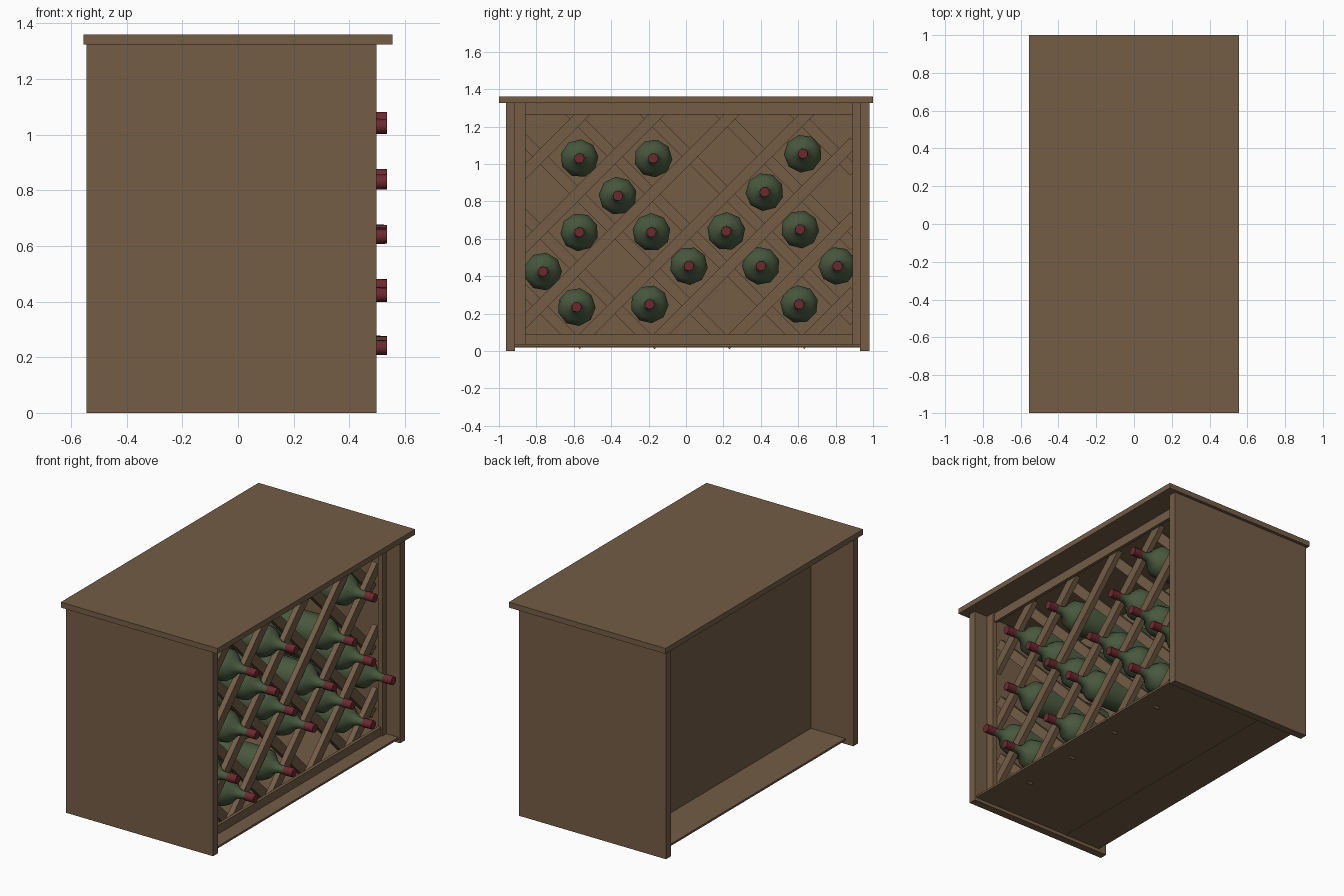
import bpy, bmesh, math, random
from mathutils import Matrix

if "Cube" in bpy.data.objects:
    bpy.data.objects.remove(bpy.data.objects["Cube"])

random.seed(4)


def mat(name, col):
    m = bpy.data.materials.new(name)
    m.diffuse_color = (*col, 1)
    m.use_nodes = True
    m.node_tree.nodes["Principled BSDF"].inputs["Base Color"].default_value = m.diffuse_color
    return m


WOOD = mat("brown_wood", (0.174, 0.109, 0.062))
GREEN = mat("green_glass", (0.064, 0.098, 0.048))
RED = mat("red_foil", (0.150, 0.022, 0.028))


def finish(name, bm, *mats):
    bmesh.ops.recalc_face_normals(bm, faces=bm.faces)
    me = bpy.data.meshes.new(name)
    bm.to_mesh(me)
    bm.free()
    for m in mats:
        me.materials.append(m)
    ob = bpy.data.objects.new(name, me)
    bpy.context.collection.objects.link(ob)
    return ob


def box(name, x, y, z):
    """Wooden box from (min, max) ranges."""
    bm = bmesh.new()
    size = [b - a for a, b in (x, y, z)]
    mid = [(a + b) / 2 for a, b in (x, y, z)]
    bmesh.ops.create_cube(bm, size=1, matrix=Matrix.Translation(mid) @ Matrix.Diagonal((*size, 1)))
    return finish(name, bm, WOOD)


# Carcass
YL, YR = -0.914, 0.930          # inner faces of the side panels
box("top_board", (-0.555, 0.555), (-1, 1), (1.325, 1.36))
box("side_panel_near", (-0.545, 0.497), (-0.963, YL), (0, 1.325))
box("side_panel_far", (-0.545, 0.497), (YR, 0.980), (0, 1.325))
box("floor_board", (-0.49, 0.485), (YL, YR), (0.022, 0.035))
box("back_panel", (-0.245, -0.225), (YL, YR), (0.02, 1.325))

# Face frame, set back from the front edge
box("stile_near", (0.37, 0.40), (YL, -0.857), (0.035, 1.325))
box("stile_far", (0.37, 0.40), (0.89, YR), (0.035, 1.325))
box("top_rail", (0.37, 0.39), (-0.857, 0.89), (1.265, 1.325))
box("bottom_rail", (0.37, 0.39), (-0.857, 0.89), (0.035, 0.09))


# Diagonal lattice: each slat follows y - slope*z = c, clipped to the inside
def slat(name, x, slope, c, low, width=0.06):
    zs = sorted(((-0.885 - c) / slope, (0.90 - c) / slope))
    z0, z1 = max(zs[0], low), min(zs[1], 1.29)
    if z1 - z0 < 0.08:
        return
    zm = (z0 + z1) / 2
    m = (Matrix.Translation((x, c + slope * zm, zm))
         @ Matrix.Rotation(-slope * math.pi / 4, 4, 'X')
         @ Matrix.Diagonal((0.035, width, (z1 - z0) * math.sqrt(2), 1)))
    bm = bmesh.new()
    bmesh.ops.create_cube(bm, size=1, matrix=m)
    finish(name, bm, WOOD)


for k in range(-5, 6):
    slat("rising_slat", 0.352, 1, -0.62 + 0.4 * k, 0.031)
    slat("falling_slat", 0.317, -1, 0.66 + 0.4 * k, 0.045)


# Bottles lying along x with the necks facing out
def lathe(bm, prof, turn, mi, n=9):
    rings = []
    for x, r in prof:
        rings.append([bm.verts.new((x, r * math.cos(turn + 2 * math.pi * i / n),
                                    r * math.sin(turn + 2 * math.pi * i / n)))
                      for i in range(n)])
    for a, b in zip(rings, rings[1:]):
        for i in range(n):
            j = (i + 1) % n
            bm.faces.new((a[i], a[j], b[j], b[i])).material_index = mi
    bm.faces.new(rings[0]).material_index = mi
    bm.faces.new(rings[-1]).material_index = mi


GLASS = [(-0.20, 0.10), (0.31, 0.102), (0.345, 0.094), (0.372, 0.072),
         (0.395, 0.045), (0.42, 0.030), (0.445, 0.025), (0.48, 0.025)]
FOIL = [(0.472, 0.028), (0.535, 0.027)]
SPOTS = [(-0.57, 1.03), (-0.175, 1.03), (0.625, 1.055), (-0.365, 0.83),
         (0.42, 0.85), (-0.57, 0.635), (-0.185, 0.635), (0.215, 0.64),
         (0.61, 0.65), (-0.765, 0.425), (0.015, 0.455), (0.40, 0.455),
         (0.81, 0.455), (-0.585, 0.235), (-0.195, 0.25), (0.605, 0.25)]
bpy.ops.object.select_all(action='DESELECT')
for y, z in SPOTS:
    bm = bmesh.new()
    turn = random.uniform(0, math.tau)
    lathe(bm, GLASS, turn, 0)
    lathe(bm, FOIL, turn, 1)
    ob = finish("bottle", bm, GREEN, RED)
    ob.location = (0, y, z)
    ob.select_set(True)
    bpy.context.view_layer.objects.active = ob
bpy.ops.object.shade_smooth_by_angle(angle=math.radians(50))
